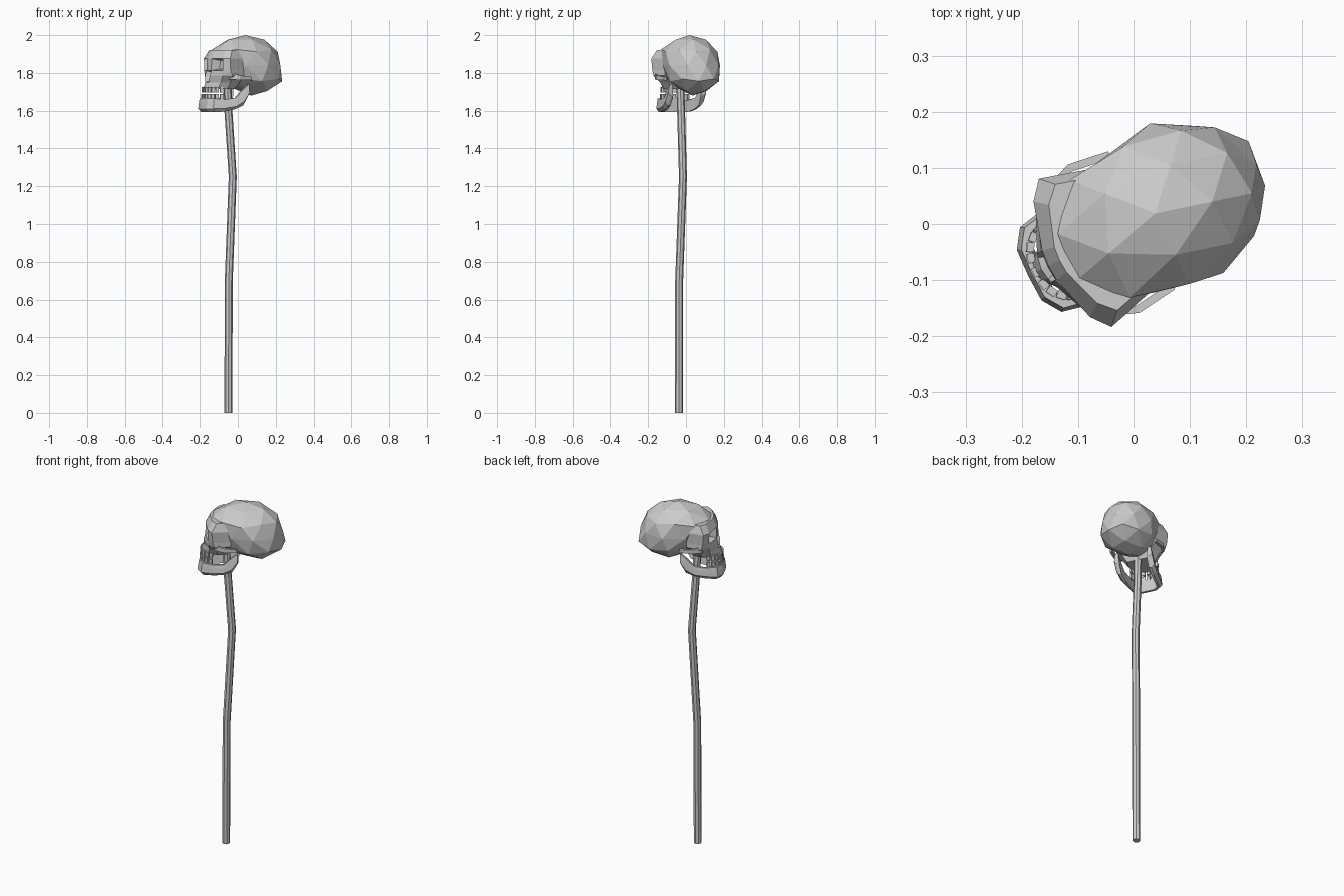
import bpy, bmesh, math
from mathutils import Matrix, Vector

if "Cube" in bpy.data.objects:
    bpy.data.objects.remove(bpy.data.objects["Cube"])

bone = bpy.data.materials.new("bone_grey")
bone.use_nodes = True
bone.diffuse_color = (0.6, 0.6, 0.6, 1)
bone.node_tree.nodes["Principled BSDF"].inputs["Base Color"].default_value = bone.diffuse_color

TURN = Matrix.Rotation(math.radians(-64), 4, "Z")


def finish(bm, name, matrix=TURN):
    bmesh.ops.recalc_face_normals(bm, faces=bm.faces)
    bm.transform(matrix)
    mesh = bpy.data.meshes.new(name)
    bm.to_mesh(mesh)
    bm.free()
    mesh.materials.append(bone)
    obj = bpy.data.objects.new(name, mesh)
    bpy.context.collection.objects.link(obj)
    return obj


def loft(bm, rings):
    """Join closed rings of points and cap both ends; returns the side faces by ring."""
    rows = [[bm.verts.new(p) for p in ring] for ring in rings]
    n = len(rows[0])
    sides = [[bm.faces.new((a[i], a[(i + 1) % n], b[(i + 1) % n], b[i])) for i in range(n)]
             for a, b in zip(rows, rows[1:])]
    bm.faces.new(rows[0][::-1])
    bm.faces.new(rows[-1])
    return sides


def mirrored(half):
    """Complete a list that starts on the middle plane."""
    return [(-p[0], *p[1:]) for p in half[:0:-1]] + half


# Cranium: faceted egg, hollowed at the temples and behind the face
bm = bmesh.new()
bmesh.ops.create_icosphere(bm, subdivisions=2, radius=1)
for v in bm.verts:
    x, y, z = v.co
    full = 1.07 if y < 0 and z > 0.3 else 1.0
    v.co = Vector((x * 0.156 * full, 0.043 + y * 0.2 * full, 1.84 + z * 0.16))
    if z < -0.4:
        v.co.y += 0.035
    if z < 0.2 and y < -0.3:
        v.co.y = max(v.co.y, -0.085)
        v.co.x *= 0.85
        v.co.z = max(v.co.z, 1.72)
finish(bm, "cranium")

# Face: stacked rings of height, half width, middle y, corner y, back y
levels = [(1.715, 0.08, -0.197, -0.1, -0.05), (1.75, 0.105, -0.184, -0.095, -0.03),
          (1.785, 0.142, -0.182, -0.1, -0.02), (1.812, 0.143, -0.172, -0.112, -0.02),
          (1.875, 0.147, -0.17, -0.117, -0.01), (1.92, 0.125, -0.148, -0.095, 0.0)]
spread = [(0, 0), (0.2, 0.04), (0.78, 0.5), (1, 1)]
rings = []
for z, w, front, corner, back in levels:
    half = [(w * s, front + (corner - front) * t, z) for s, t in spread]
    rings.append(mirrored(half + [(w * 0.8, back, z)]))
bm = bmesh.new()
sides = loft(bm, rings)
bmesh.ops.recalc_face_normals(bm, faces=bm.faces)
eyes = [sides[3][2], sides[3][5]]
nose = sides[1][3:5] + sides[2][3:5]
for hole, rim, depth in ((eyes, 0.009, 0.045), (nose, 0.01, 0.03)):
    bmesh.ops.inset_region(bm, faces=hole, thickness=rim, use_even_offset=True)
    for v in {v for f in hole for v in f.verts}:
        v.co.y += depth
        v.co.x *= 0.9
finish(bm, "face")

# Cheek arches running from the face back to the cranium
for side, label in ((1, "left"), (-1, "right")):
    bm = bmesh.new()
    path = [(0.128, -0.11, 1.785, 0.02), (0.147, -0.06, 1.775, 0.012), (0.137, 0.015, 1.77, 0.009)]
    loft(bm, [[(side * (x + dx), y, z + dz * h) for dx, dz in
               ((-0.014, -1), (0, -1), (0, 1), (-0.014, 1))] for x, y, z, h in path])
    finish(bm, label + "_cheek_arch")

# Lower jaw: sections around the U, rising at the back; x, y, bottom, top
jaw = [(0, -0.21, 1.592, 1.664), (0.05, -0.208, 1.592, 1.664), (0.084, -0.185, 1.592, 1.664),
       (0.098, -0.12, 1.597, 1.66), (0.107, -0.06, 1.608, 1.668),
       (0.112, -0.015, 1.628, 1.715), (0.112, 0.015, 1.68, 1.74)]
sections = []
for x, y, low, high in mirrored(jaw):
    inward = Vector((-x, -0.06 - y, 0)).normalized()
    if y > -0.1:
        inward = Vector((-math.copysign(1, x), 0, 0))
    base = Vector((x, y, 0))
    sections.append([base + inward * d + Vector((0, 0, low + (high - low) * t))
                     for d, t in ((0.016, 0), (0, 0.25), (0.004, 0.7), (0.008, 1), (0.024, 1), (0.03, 0))])
bm = bmesh.new()
loft(bm, sections)
finish(bm, "lower_jaw")

# Teeth: small tapered blocks around an arch
for name, low, high, reach in (("upper_teeth", 1.697, 1.725, 0.094), ("lower_teeth", 1.655, 1.689, 0.096)):
    bm = bmesh.new()
    for i in range(11):
        a = math.radians(-75 + 15 * i)
        s = math.copysign(abs(math.sin(a)) ** 0.8, a)
        place = Matrix.Translation((0.076 * s, -0.1 - reach * math.cos(a) ** 0.8, (low + high) / 2))
        place = place @ Matrix.Rotation(a, 4, "Z") @ Matrix.Diagonal((0.017, 0.013, high - low, 1))
        bmesh.ops.create_cube(bm, size=1, matrix=place)
    finish(bm, name)

# Pole: gently bent eight-sided stick
bm = bmesh.new()
bends = [(-0.05, -0.037, 0), (-0.048, -0.036, 0.7), (-0.027, -0.016, 1.25), (-0.05, -0.026, 1.6), (-0.055, -0.03, 1.74)]
loft(bm, [[(x + 0.021 * math.cos(k * math.pi / 4), y + 0.021 * math.sin(k * math.pi / 4), z)
           for k in range(8)] for x, y, z in bends])
finish(bm, "pole", Matrix.Identity(4))
